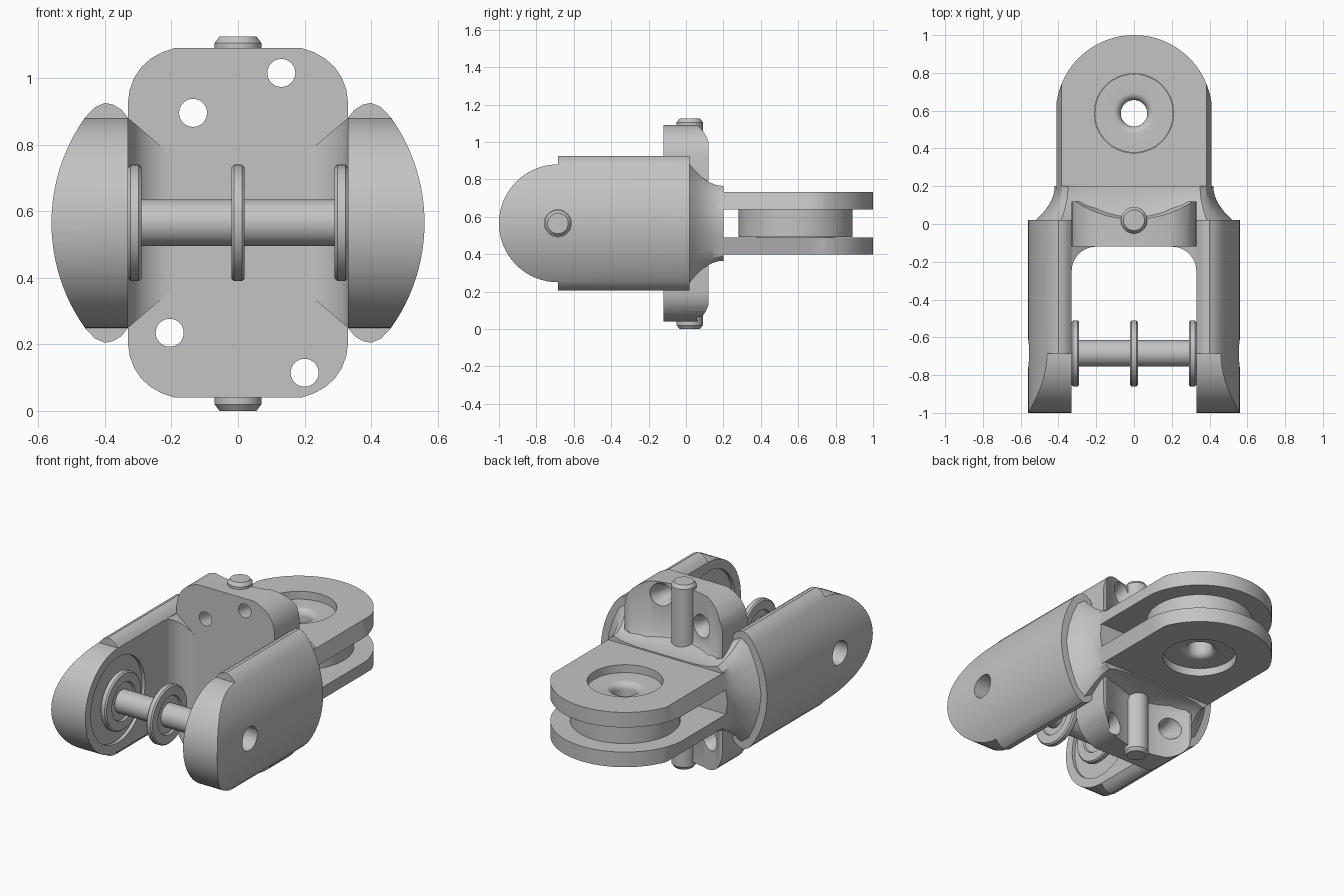
import bpy, bmesh
from math import sin, cos, pi, radians, asin, sqrt
from mathutils import Vector

if "Cube" in bpy.data.objects:
    bpy.data.objects.remove(bpy.data.objects["Cube"])

MID = 0.565            # height of the horizontal centre plane
FORK_Y = 0.586         # centre of the rear eye
AXLE_Y = -0.685        # centre of the front axle

steel = bpy.data.materials.new("plain_grey")
steel.use_nodes = True
grey = (0.55, 0.55, 0.55, 1)
steel.diffuse_color = grey
steel.node_tree.nodes["Principled BSDF"].inputs["Base Color"].default_value = grey


def loft(name, rings, closed=False):
    """Skin equal-length rings of points; cap the ends unless closed."""
    bm = bmesh.new()
    rows = [[bm.verts.new(p) for p in ring] for ring in rings]
    n = len(rows[0])
    for i in range(len(rows) if closed else len(rows) - 1):
        a, b = rows[i], rows[(i + 1) % len(rows)]
        for j in range(n):
            k = (j + 1) % n
            bm.faces.new((a[j], a[k], b[k], b[j]))
    if not closed:
        bm.faces.new(rows[0])
        bm.faces.new(rows[-1])
    bmesh.ops.recalc_face_normals(bm, faces=bm.faces)
    mesh = bpy.data.meshes.new(name)
    bm.to_mesh(mesh)
    bm.free()
    mesh.materials.append(steel)
    ob = bpy.data.objects.new(name, mesh)
    bpy.context.collection.objects.link(ob)
    return ob


def lathe(name, profile, axis, centre, closed=False, n=48):
    """Turn (radius, distance) pairs about an axis through centre."""
    rings = []
    for r, h in profile:
        ring = []
        for i in range(n):
            u, v = r * cos(2 * pi * i / n), r * sin(2 * pi * i / n)
            p = {"x": (h, u, v), "y": (u, h, v), "z": (u, v, h)}[axis]
            ring.append(Vector(p) + Vector(centre))
        rings.append(ring)
    return loft(name, rings, closed)


def boolean(ob, cutter, operation="DIFFERENCE"):
    cutter.hide_render = True
    mod = ob.modifiers.new("cut", "BOOLEAN")
    mod.operation, mod.object, mod.solver = operation, cutter, "EXACT"
    bpy.context.view_layer.objects.active = ob
    bpy.ops.object.modifier_apply(modifier=mod.name)
    bpy.data.objects.remove(cutter)


def mirror_z(points):
    """Close an upper outline with its reflection about the centre plane."""
    return points + [(x, 2 * MID - z) for x, z in reversed(points) if abs(z - MID) > 1e-4]


# Side arms: lens section, rounded front end, axle hole and shallow seat
R = 0.546
top_angle = asin(0.315 / R)
lens = [(0.33, 0.88), (0.35, 0.905), (0.375, 0.92), (0.40, 0.925), (0.43, 0.912)]
for i in range(13):
    a = top_angle * (1 - i / 12)
    lens.append((0.56 - R * (1 - cos(a)), MID + R * sin(a)))
section = mirror_z(lens)
end = [(AXLE_Y + 0.315 * cos(a), MID + 0.315 * sin(a))
       for a in [pi / 2 + pi * i / 32 for i in range(33)]]
end += [(AXLE_Y, 0.1), (0.2, 0.1), (0.2, 1.1), (AXLE_Y, 1.1)]
for side, s in (("left", 1), ("right", -1)):
    arm = loft(side + "_arm", [[(s * x, y, z) for x, z in section] for y in (-1.05, 0.02)])
    boolean(arm, loft("end_cutter", [[(s * x, y, z) for y, z in end] for x in (0.2, 0.8)]),
            "INTERSECT")
    boolean(arm, lathe("hole_cutter", [(0.072, s * 0.2), (0.072, s * 0.8)], "x", (0, AXLE_Y, MID)))
    boolean(arm, lathe("seat_cutter", [(0.26, s * 0.3), (0.26, s * 0.35)], "x", (0, AXLE_Y, MID)))

    # Concave inner corner between arm and plate
    corner = [(0.335, -0.115), (0.335, -0.25)]
    corner += [(0.20 + 0.13 * cos(a), -0.25 + 0.13 * sin(a))
               for a in [pi / 2 * i / 12 for i in range(13)]]
    rings = [[(s * x, y, MID + k * (0.315 - 0.86 * max(0, 0.33 - x))) for x, y in corner]
             for k in (-1, 1)]
    loft(side + "_inner_fillet", rings)

# Upright plate with hollowed back and countersunk holes
corner = [(0.33, MID), (0.33, 0.93), (0.325, 0.965), (0.312, 1.0), (0.29, 1.033),
          (0.262, 1.058), (0.228, 1.077), (0.19, 1.09)]
half = corner + [(-x, z) for x, z in reversed(corner)]
outline = half + [(x, 2 * MID - z) for x, z in reversed(half[1:-1])]
plate = loft("upright_plate", [[(x, y, z) for x, z in outline] for y in (-0.12, 0.12)])
for k in (-1, 1):
    boolean(plate, lathe("hollow_cutter", [(0.5, k * 0.17), (0.54, k * 0.185), (0.56, k * 0.22),
                                           (0.56, k * 0.7)], "z", (0, FORK_Y, MID), n=128))
for x, z in ((0.13, 1.015), (-0.135, 0.895), (-0.205, 0.235), (0.2, 0.115)):
    back = FORK_Y - sqrt(0.56 ** 2 - x ** 2)
    boolean(plate, lathe("bolt_cutter", [(0.042, -0.3), (0.042, back - 0.05), (0.07, back),
                                         (0.07, 0.3)], "y", (x, 0, z), n=32))

# Shoulder: sweeps from the arm section down to the fork root
wide = [(0, 0.785), (0.22, 0.785), (0.33, 0.88), (0.40, 0.925), (0.46, 0.88),
        (0.505, 0.79), (0.54, 0.69), (0.56, MID)]
slim = [(0, 0.74), (0.2, 0.74), (0.3, 0.75), (0.35, 0.765), (0.38, 0.74),
        (0.395, 0.69), (0.41, 0.63), (0.42, MID)]
rings = []
for i in range(11):
    t = i / 10
    e = 0.1 + 0.9 * (1 - (1 - t) ** 2)
    pts = [(a + (c - a) * e, b + (d - b) * e) for (a, b), (c, d) in zip(wide, slim)]
    right = mirror_z(pts)
    ring = right + [(-x, z) for x, z in reversed(right[1:-1])]
    rings.append([(x, 0.0 + 0.2 * t, z) for x, z in ring])
shoulder = loft("shoulder", rings)
boolean(shoulder, lathe("slot_cutter", [(0.45, -0.075), (0.45, 0.075)], "z", (0, FORK_Y, MID), n=96))


# Fork plates: round end, slightly tapered flanks, bored eye
def fork_outline(limit, z):
    arc = [(0.414 * cos(pi * i / 64), FORK_Y + 0.414 * sin(pi * i / 64)) for i in range(65)]
    pts = [(max(-limit, min(limit, x)), y) for x, y in arc]
    return [(x, y, z) for x, y in pts + [(-limit, 0.15), (limit, 0.15)]]


for name, k in (("upper", 1), ("lower", -1)):
    fork = loft(name + "_fork_plate", [fork_outline(0.41, MID + k * 0.075),
                                       fork_outline(0.385, MID + k * 0.167)])
    boolean(fork, lathe("eye_cutter", [(0.21, -0.4), (0.21, 0.4)], "z", (0, FORK_Y, MID), n=64))

# Bushing in the fork eye, with a flared bore
bore = [(0.07 + 0.04 * (1 - cos(a)), 0.08 + 0.04 * sin(a))
        for a in [pi / 2 * i / 6 for i in range(7)]]
upper = bore + [(0.208, 0.12), (0.208, 0.074), (0.305, 0.074)]
lathe("fork_bushing", upper + [(r, -h) for r, h in reversed(upper)], "z",
      (0, FORK_Y, MID), closed=True, n=64)

# Vertical pin behind the plate
lathe("vertical_pin", [(0.055, 0), (0.07, 0.02), (0.07, 1.105), (0.055, 1.125)], "z", (0, 0.02, 0))

# Axle between the arms, with three dished collars
lathe("axle", [(0.055, -0.45), (0.07, -0.435), (0.07, 0.435), (0.055, 0.45)], "x", (0, AXLE_Y, MID))
rim = [(0.065, 0.008), (0.11, 0.008), (0.115, 0.02), (0.167, 0.02), (0.175, 0.012)]
for name, x in (("left", 0.31), ("middle", 0), ("right", -0.31)):
    lathe(name + "_collar", rim + [(r, -h) for r, h in reversed(rim)], "x",
          (x, AXLE_Y, MID), closed=True)

# Smooth the curved surfaces, keep machined edges crisp
bpy.ops.object.select_all(action="DESELECT")
for ob in bpy.context.collection.objects:
    if ob.type == "MESH" and steel.name in ob.data.materials:
        ob.select_set(True)
        bpy.context.view_layer.objects.active = ob
bpy.ops.object.shade_smooth_by_angle(angle=radians(30))
